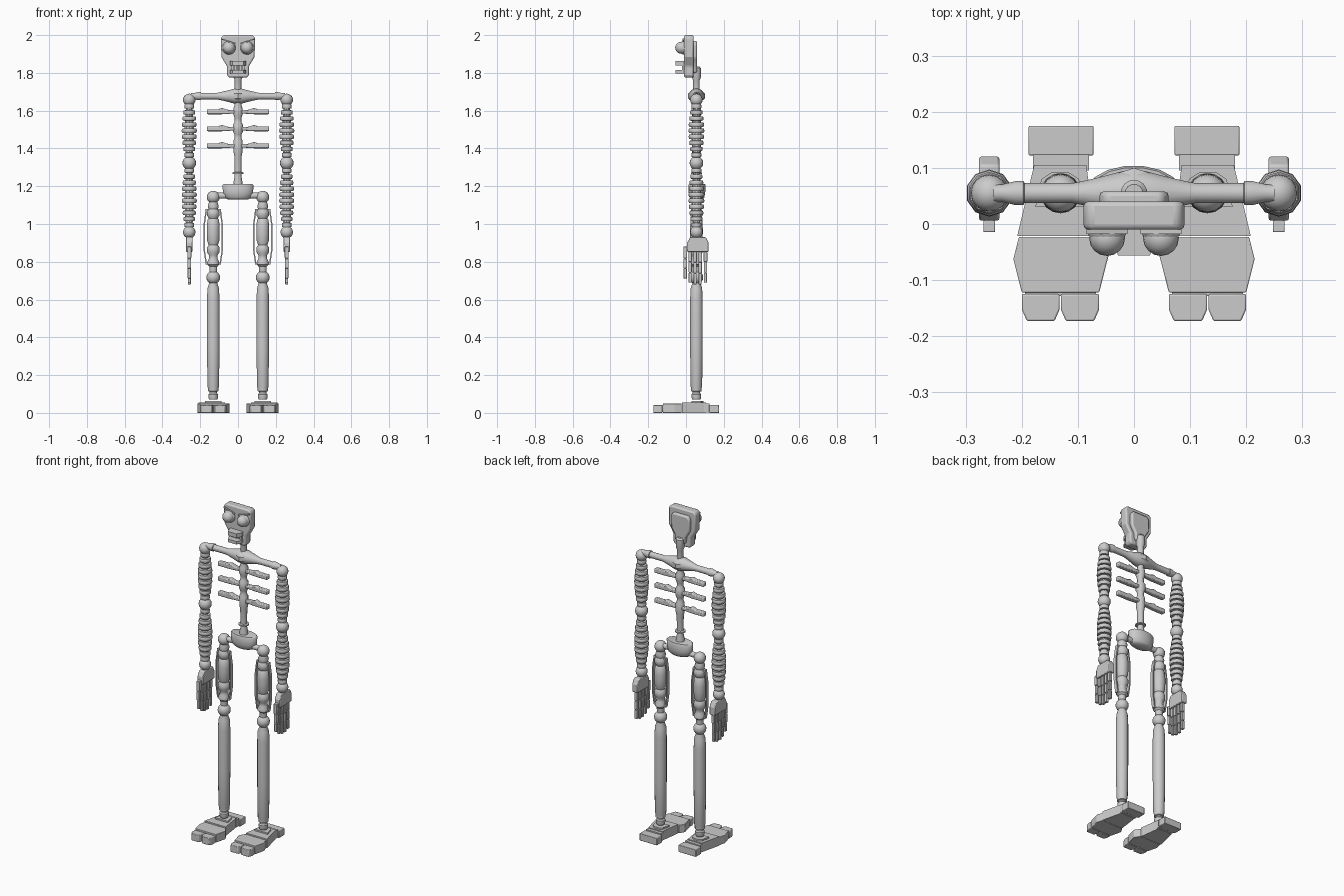
import bpy, bmesh, math
from mathutils import Vector, Matrix

grey = bpy.data.materials.new("bone_grey")
grey.diffuse_color = (0.6, 0.6, 0.6, 1)
Y = 0.055  # depth of the body's main axis


def finish(name, bm, angle=35, bevel=0):
    bmesh.ops.recalc_face_normals(bm, faces=bm.faces)
    me = bpy.data.meshes.new(name)
    bm.to_mesh(me)
    bm.free()
    me.materials.append(grey)
    me.polygons.foreach_set("use_smooth", [True] * len(me.polygons))
    me.set_sharp_from_angle(angle=math.radians(angle))
    ob = bpy.data.objects.new(name, me)
    bpy.context.collection.objects.link(ob)
    if bevel:
        m = ob.modifiers.new("bevel", "BEVEL")
        m.width, m.segments = bevel, 2
    return ob


def lathe(name, pts, loc, segs=12, axis="Z", sy=1.0, angle=35):
    """Revolve (radius, height) points round an axis through loc."""
    rot = {"Z": Matrix(), "X": Matrix.Rotation(math.pi / 2, 4, "Y"),
           "Y": Matrix.Rotation(math.pi / 2, 4, "X")}[axis]
    mat = Matrix.Translation(loc) @ rot
    bm = bmesh.new()
    rings = []
    for r, h in pts:
        rings.append([bm.verts.new(mat @ Vector((r * math.cos(a), r * sy * math.sin(a), h)))
                      for a in (2 * math.pi * (i + .5) / segs for i in range(segs))])
    for a, b in zip(rings, rings[1:]):
        for i in range(segs):
            j = (i + 1) % segs
            bm.faces.new((a[i], a[j], b[j], b[i]))
    bm.faces.new(rings[0])
    bm.faces.new(rings[-1])
    return finish(name, bm, angle)


def ball(name, loc, r):
    bm = bmesh.new()
    bmesh.ops.create_uvsphere(bm, u_segments=16, v_segments=10, radius=r,
                              matrix=Matrix.Translation(loc))
    return finish(name, bm, 60)


def prism(name, pts, lo, hi, axis="Z", s=1, bevel=0):
    """Extrude an outline along an axis; s=-1 mirrors it in x."""
    put = {"Z": lambda a, b, c: (s * a, b, c), "Y": lambda a, b, c: (s * a, c, b),
           "X": lambda a, b, c: (s * c, a, b)}[axis]
    bm = bmesh.new()
    A = [bm.verts.new(put(a, b, lo)) for a, b in pts]
    B = [bm.verts.new(put(a, b, hi)) for a, b in pts]
    n = len(pts)
    bm.faces.new(A)
    bm.faces.new(B)
    for i in range(n):
        bm.faces.new((A[i], A[(i + 1) % n], B[(i + 1) % n], B[i]))
    return finish(name, bm, 25, bevel)


def box(name, x, y, z, s=1, bevel=0):
    return prism(name, [(x[0], y[0]), (x[1], y[0]), (x[1], y[1]), (x[0], y[1])],
                 z[0], z[1], "Z", s, bevel)


def sym(half):
    return half + [(-a, b) for a, b in reversed(half)]


# Head: face plate, raised back of skull
prism("face_plate", sym([(.078, 2.0), (.09, 1.985), (.088, 1.885), (.058, 1.835),
                         (.058, 1.79), (.05, 1.775)]), -.01, .04, "Y", 1, .008)
prism("skull_back", sym([(.05, 1.97), (.062, 1.95), (.06, 1.88), (.035, 1.84),
                         (.03, 1.80)]), .03, .058, "Y", 1, .008)
# Mouth
for name, z0, z1, w in (("upper_lip", 1.838, 1.862, .042), ("lower_lip", 1.798, 1.816, .042)):
    prism(name, [(-w, 0), (-w, -.03), (-.028, -.056), (.028, -.056), (w, -.03), (w, 0)], z0, z1)
for i in range(5):
    x = -.03 + .015 * i
    box("tooth", (x - .006, x + .006), (-.02, 0), (1.815, 1.84))
# Eyes in round sockets
for s in (-1, 1):
    ball("eye", (s * .048, -.025, 1.933), .032)
    lathe("eye_socket", [(.036, -.004), (.036, .006), (.031, .014)],
          (s * .048, -.01, 1.933), 16, "Y")
    prism("brow", [(.012, 1.952), (.085, 1.975), (.085, 1.982), (.012, 1.96)],
          -.018, -.009, "Y", s)

# Neck and spine as turned columns
lathe("neck", [(.018, 1.69), (.018, 1.76), (.024, 1.775), (.024, 1.825), (.016, 1.835)],
      (0, Y, 0), 12)
lathe("spine", [(.026, 1.19), (.024, 1.225), (.018, 1.255), (.018, 1.264), (.03, 1.266),
                (.03, 1.273), (.018, 1.275), (.02, 1.36), (.025, 1.385), (.025, 1.44),
                (.018, 1.455), (.02, 1.475), (.027, 1.49), (.027, 1.525), (.018, 1.54),
                (.018, 1.56), (.026, 1.58), (.026, 1.61), (.018, 1.63), (.02, 1.66)],
      (0, Y, 0), 12)

# Collar bone with central bulge
half = [(.04, .02), (.032, .05), (.022, .09), (.018, .11), (.018, .195),
        (.022, .197), (.022, .21), (.016, .235), (.016, .25)]
lathe("collar_bone", [(r, -h) for r, h in reversed(half)] + half, (0, Y, 1.677), 16, "X")
lathe("collar_hub", [(.022, 1.645), (.045, 1.665), (.045, 1.69), (.022, 1.712)], (0, Y, 0), 10)

# Ribs
for z in (1.595, 1.505, 1.415):
    for s in (-1, 1):
        prism("rib", [(.015, z - .010), (.055, z - .012), (.085, z - .014), (.165, z - .014),
                      (.165, z + .012), (.105, z + .012), (.085, z + .02), (.055, z + .010),
                      (.015, z + .008)], Y - .014, Y + .014, "Y", s, .005)

# Pelvis bowl
lathe("pelvis", [(.055, 1.13), (.072, 1.14), (.081, 1.165), (.084, 1.205), (.078, 1.212)],
      (0, Y + .003, 0), 16, sy=.55, angle=50)


def discs(name, top, bottom, n, x):
    """Stack of bead-like discs swelling in the middle."""
    pitch, pts = (top - bottom) / n, []
    for i in range(n):
        r = .024 + .018 * math.sin(math.pi * (i + .5) / n)
        z = bottom + pitch * i
        core = r * .62
        pts += [(core, z), (core, z + pitch * .25), (r * .92, z + pitch * .27),
                (r, z + pitch * .5), (r, z + pitch * .72), (r * .92, z + pitch * .97),
                (core, z + pitch * .99)]
    lathe(name, pts, (x, Y, 0), 10)


for s in (-1, 1):
    ax, lx = s * .258, s * .131
    # Arm
    ball("shoulder_ball", (ax, Y, 1.657), .033)
    discs("upper_arm", 1.635, 1.345, 9, ax)
    ball("elbow_ball", (ax, Y, 1.323), .036)
    discs("forearm", 1.295, .975, 10, ax)
    ball("wrist_ball", (ax, Y, .957), .033)
    # Hand: palm, four jointed fingers and a thumb
    prism("palm", [(.022, .93), (.006, .90), (.006, .853), (.12, .853), (.12, .90), (.105, .93)],
          .24, .276, "X", s, .004)
    for y, end in ((.022, .69), (.048, .68), (.075, .68), (.103, .69)):
        L = (.855 - end) / 3
        for k in range(3):
            w = .0095 - .0008 * k
            box("finger", (.258 - w, .258 + w), (y - w, y + w),
                (end + L * (2 - k), end + L * (3 - k) - .003), s, .002)
        box("finger_core", (.253, .263), (y - .005, y + .005), (end + .01, .86), s)
    for k, (z0, z1) in enumerate(((.82, .88), (.765, .817), (.712, .762))):
        w = .0105 - .001 * k
        box("thumb", (.258 - w, .258 + w), (-.004 - w, -.004 + w), (z0, z1), s, .002)
    box("thumb_core", (.253, .263), (-.009, .001), (.72, .87), s)
    box("thumb_root", (.25, .266), (-.006, .015), (.855, .88), s)
    # Hip
    lathe("hip_rod", [(.016, -.04), (.016, .04)], (s * .092, Y, 1.15), 12, "X")
    ball("hip_ball", (lx, Y, 1.142), .034)
    # Thigh core with two side struts
    lathe("thigh_core", [(.02, .74), (.022, .775), (.032, .785), (.032, .80), (.024, .815),
                         (.024, .835), (.034, .85), (.034, .875), (.026, .89), (.033, .91),
                         (.035, .95), (.035, .98), (.032, 1.02), (.025, 1.03), (.034, 1.045),
                         (.034, 1.065), (.026, 1.08), (.03, 1.095), (.022, 1.12)],
          (lx, Y, 0), 12)
    for t in (-1, 1):
        prism("thigh_strut", [(lx + t * a, z) for a, z in
                              ((.025, .785), (.04, .785), (.051, .86), (.051, 1.0), (.04, 1.08),
                               (.025, 1.08), (.025, 1.07), (.034, 1.07), (.044, 1.0),
                               (.044, .86), (.034, .795), (.025, .795))],
              Y - .01, Y + .01, "Y")
    # Knee, shin, ankle
    ball("knee_ball", (lx, Y, .717), .036)
    lathe("shin", [(.022, .07), (.026, .082), (.026, .098), (.02, .105), (.02, .112),
                   (.028, .115), (.028, .13), (.031, .14), (.034, .35), (.034, .6),
                   (.031, .66), (.022, .685), (.022, .70)], (lx, Y, 0), 16)
    # Foot: ankle plinth, heel, arch, forefoot, toes
    prism("ankle_plinth", [(.088, .03), (.176, .03), (.165, .08), (.145, .093),
                           (.118, .093), (.098, .08)], .04, .064, "Z", s)
    box("heel", (.072, .188), (.122, .175), (0, .043), s, .003)
    box("heel_link", (.08, .18), (.095, .124), (.003, .05), s)
    prism("arch", [(.068, -.021), (.085, .105), (.178, .105), (.208, -.021)], 0, .055, "Z", s)
    prism("forefoot", [(.064, -.023), (.045, -.055), (.062, -.122), (.2, -.122),
                       (.215, -.062), (.205, -.023)], 0, .049, "Z", s, .002)
    box("toe_link", (.068, .194), (-.128, -.118), (.004, .038), s)
    for a, b in ((.062, .1305), (.1325, .2)):
        prism("toe", [(a, -.125), (b, -.125), (b, -.152), (b - .009, -.173),
                      (a + .009, -.173), (a, -.152)], 0, .042, "Z", s, .003)
